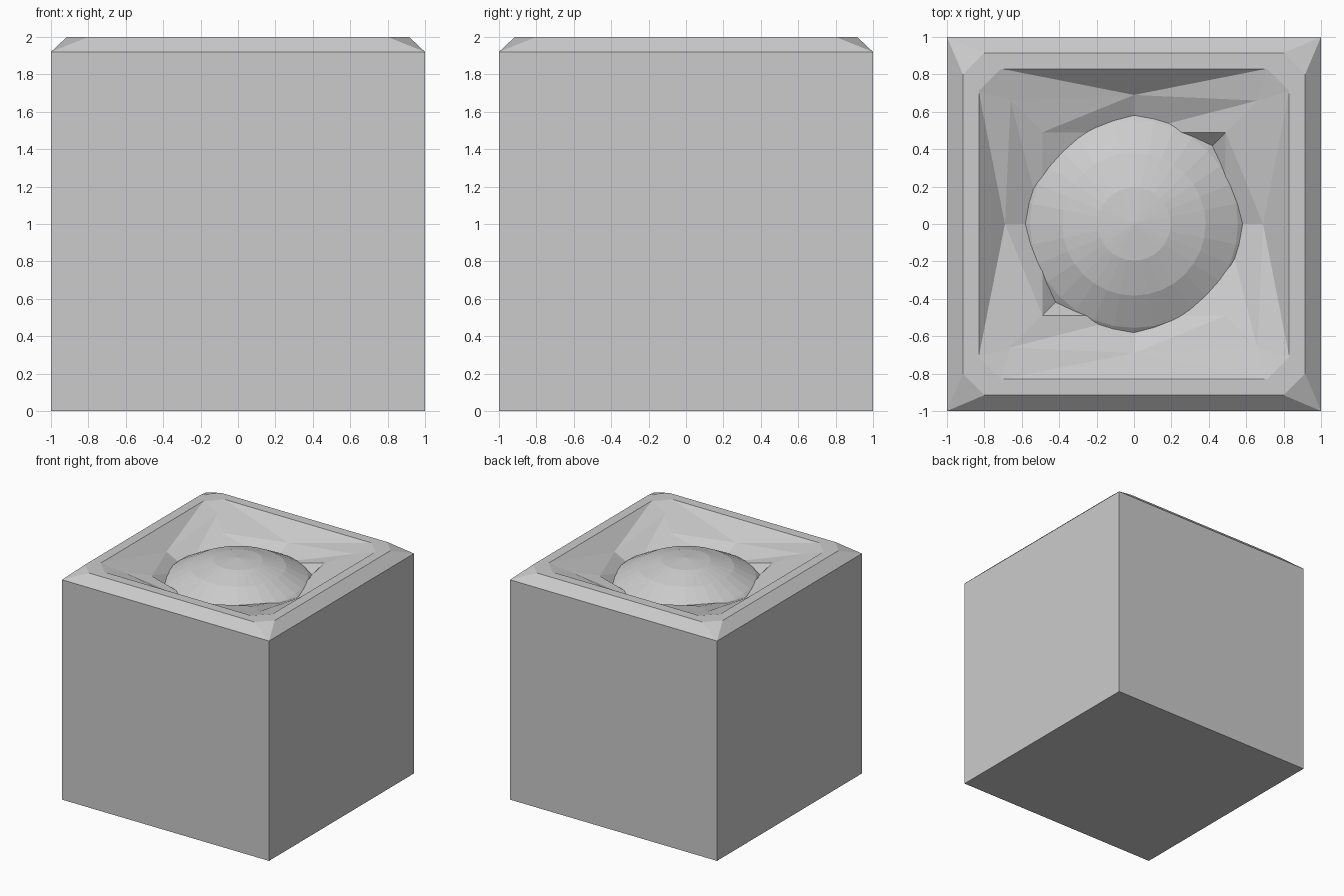
import bpy
import bmesh
from math import pi
from mathutils import Matrix, Vector

old = bpy.data.objects.get("Cube")
if old:
    bpy.data.objects.remove(old, do_unlink=True)

# One plain grey material
grey = bpy.data.materials.new("light_grey")
grey.use_nodes = True
colour = (0.6, 0.6, 0.6, 1)
grey.diffuse_color = colour
grey.node_tree.nodes["Principled BSDF"].inputs["Base Color"].default_value = colour


def add_object(name, bm):
    mesh = bpy.data.meshes.new(name)
    bm.to_mesh(mesh)
    bm.free()
    mesh.materials.append(grey)
    obj = bpy.data.objects.new(name, mesh)
    bpy.context.collection.objects.link(obj)
    return obj


# Block: one side with its share of the faceted recess, repeated four times
TOP, EDGE = 2.0, 1.92
centre = (0, 0, 1.25)
mid_high = (0, 0.69, 1.865)
mid_low = (0, 0.49, 1.765)
side_low = (0.49, 0, 1.765)


def pair(x, y, z):
    """The left and right copies of a point."""
    return (-x, y, z), (x, y, z)


bm = bmesh.new()
foot_l, foot_r = pair(1, 1, 0)
edge_l, edge_r = pair(1, 1, EDGE)
rim_l, rim_r = pair(0.8, 0.915, TOP)
lip_l, lip_r = pair(0.71, 0.83, TOP)
notch_l, notch_r = pair(0.08, 0.83, TOP)
bend_l, bend_r = pair(0.66, 0.66, 1.955)
step_l, step_r = pair(0.49, 0.49, 1.895)
next_rim = (0.915, 0.8, TOP)
next_lip = (0.83, 0.71, TOP)

for k in range(4):
    turn = Matrix.Rotation(k * pi / 2, 3, 'Z')
    faces = [
        (foot_l, foot_r, edge_r, edge_l),                       # side wall
        (edge_l, edge_r, rim_r, rim_l),                         # outer bevel
        (edge_r, next_rim, rim_r),                              # cut corner
        (rim_l, rim_r, lip_r, notch_r, notch_l, lip_l),         # flat rim
        (rim_r, next_rim, next_lip, lip_r),
        (lip_r, next_lip, bend_r),                              # recess corner
        (notch_l, notch_r, mid_high),                           # notch
        (notch_r, lip_r, mid_high), (lip_r, bend_r, mid_high),  # upper slope
        (lip_l, notch_l, mid_high), (bend_l, lip_l, mid_high),
        (mid_high, bend_r, mid_low), (bend_r, step_r, mid_low), # lower slope
        (mid_high, step_l, bend_l), (mid_high, mid_low, step_l),
    ]
    # Recess floor, with the diagonal alternating between corners
    if k % 2:
        faces += [(step_r, side_low, mid_low), (mid_low, side_low, centre)]
    else:
        faces += [(step_r, centre, mid_low), (step_r, side_low, centre)]
    for face in faces:
        bm.faces.new([bm.verts.new(turn @ Vector(p)) for p in face])

bmesh.ops.remove_doubles(bm, verts=bm.verts[:], dist=0.0005)
bmesh.ops.holes_fill(bm, edges=[e for e in bm.edges if e.is_boundary], sides=4)
bmesh.ops.recalc_face_normals(bm, faces=bm.faces[:])
add_object("recessed_block", bm)

# Dome: the upper cap of a sphere that fills the block
bm = bmesh.new()
bmesh.ops.create_uvsphere(bm, u_segments=32, v_segments=16, radius=1,
                          matrix=Matrix.Translation((0, 0, 1)))
low = [v for v in bm.verts if v.co.z < 1.5]
bmesh.ops.delete(bm, geom=low, context='VERTS')
add_object("dome", bm)
